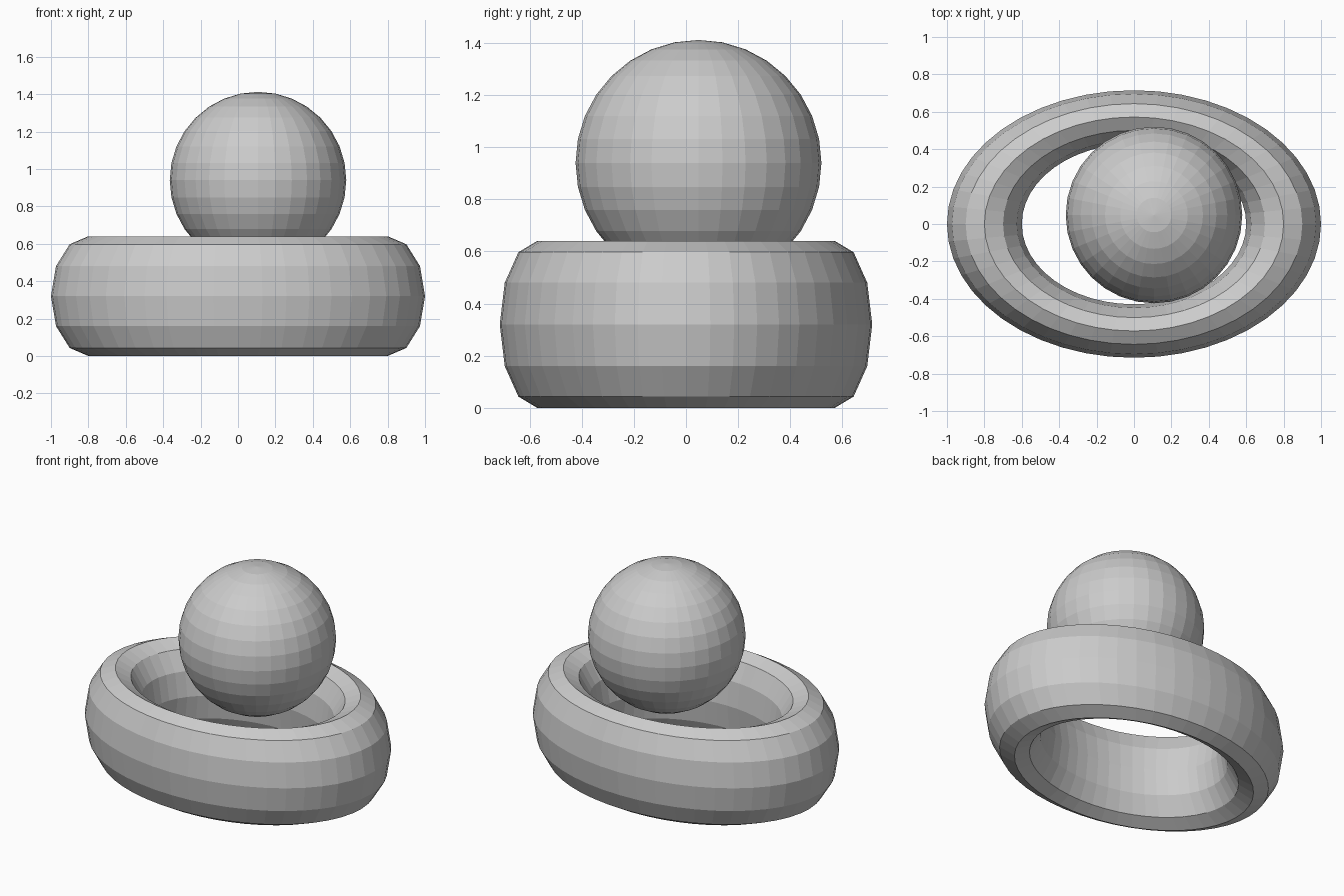
import bpy

if "Cube" in bpy.data.objects:
    bpy.data.objects.remove(bpy.data.objects["Cube"])

# Oval ring base: a torus squashed in depth and stretched in height
bpy.ops.mesh.primitive_torus_add(
    major_segments=48, minor_segments=12,
    major_radius=0.8, minor_radius=0.2, location=(0, 0, 0.32))
ring = bpy.context.object
ring.name = "oval_ring"
ring.scale = (1, 0.715, 1.6)
bpy.ops.object.transform_apply(location=False, rotation=False, scale=True)
bpy.ops.object.shade_flat()

# Ball resting in the ring, slightly off centre
bpy.ops.mesh.primitive_uv_sphere_add(
    segments=32, ring_count=16, radius=0.472, location=(0.107, 0.048, 0.94))
ball = bpy.context.object
ball.name = "ball"
bpy.ops.object.shade_flat()
